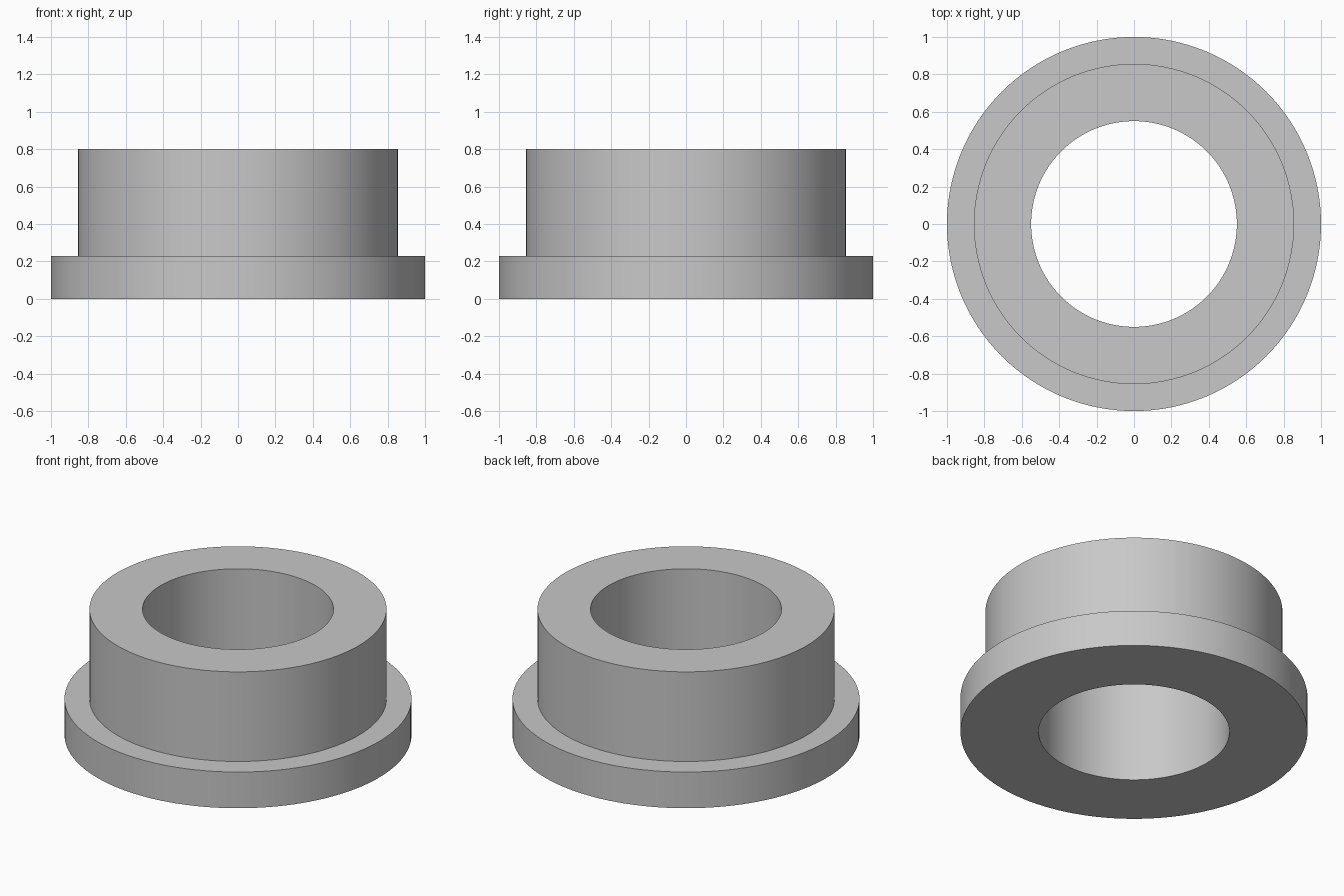
import bpy
import bmesh
import math
from mathutils import Matrix, Vector

cube = bpy.data.objects.get("Cube")
if cube:
    bpy.data.objects.remove(cube, do_unlink=True)

SEGMENTS = 128
BORE, BODY, FLANGE = 0.55, 0.856, 1.0
FLANGE_TOP, HEIGHT = 0.23, 0.80

# Plain grey metal
grey = bpy.data.materials.new("plain grey")
grey.use_nodes = True
colour = (0.58, 0.58, 0.58, 1)
grey.diffuse_color = colour
grey.node_tree.nodes["Principled BSDF"].inputs["Base Color"].default_value = colour

# Closed half section: bore, underside, flange rim, shoulder, body wall, top
profile = [(BORE, 0), (FLANGE, 0), (FLANGE, FLANGE_TOP),
           (BODY, FLANGE_TOP), (BODY, HEIGHT), (BORE, HEIGHT)]

# Revolve the section into the flanged bushing
bm = bmesh.new()
verts = [bm.verts.new((r, 0, z)) for r, z in profile]
edges = [bm.edges.new((verts[i - 1], verts[i])) for i in range(len(verts))]
bmesh.ops.spin(bm, geom=verts + edges, cent=(0, 0, 0), axis=(0, 0, 1),
               angle=math.tau, steps=SEGMENTS, use_merge=True)
bmesh.ops.remove_doubles(bm, verts=bm.verts, dist=0.0001)
bmesh.ops.recalc_face_normals(bm, faces=bm.faces)

mesh = bpy.data.meshes.new("flanged_bushing")
bm.to_mesh(mesh)
bm.free()
mesh.materials.append(grey)
bushing = bpy.data.objects.new("flanged_bushing", mesh)
bpy.context.collection.objects.link(bushing)

# Smooth walls with crisp rims
bpy.ops.object.select_all(action="DESELECT")
bushing.select_set(True)
bpy.context.view_layer.objects.active = bushing
bpy.ops.object.shade_smooth_by_angle(angle=math.radians(30))
